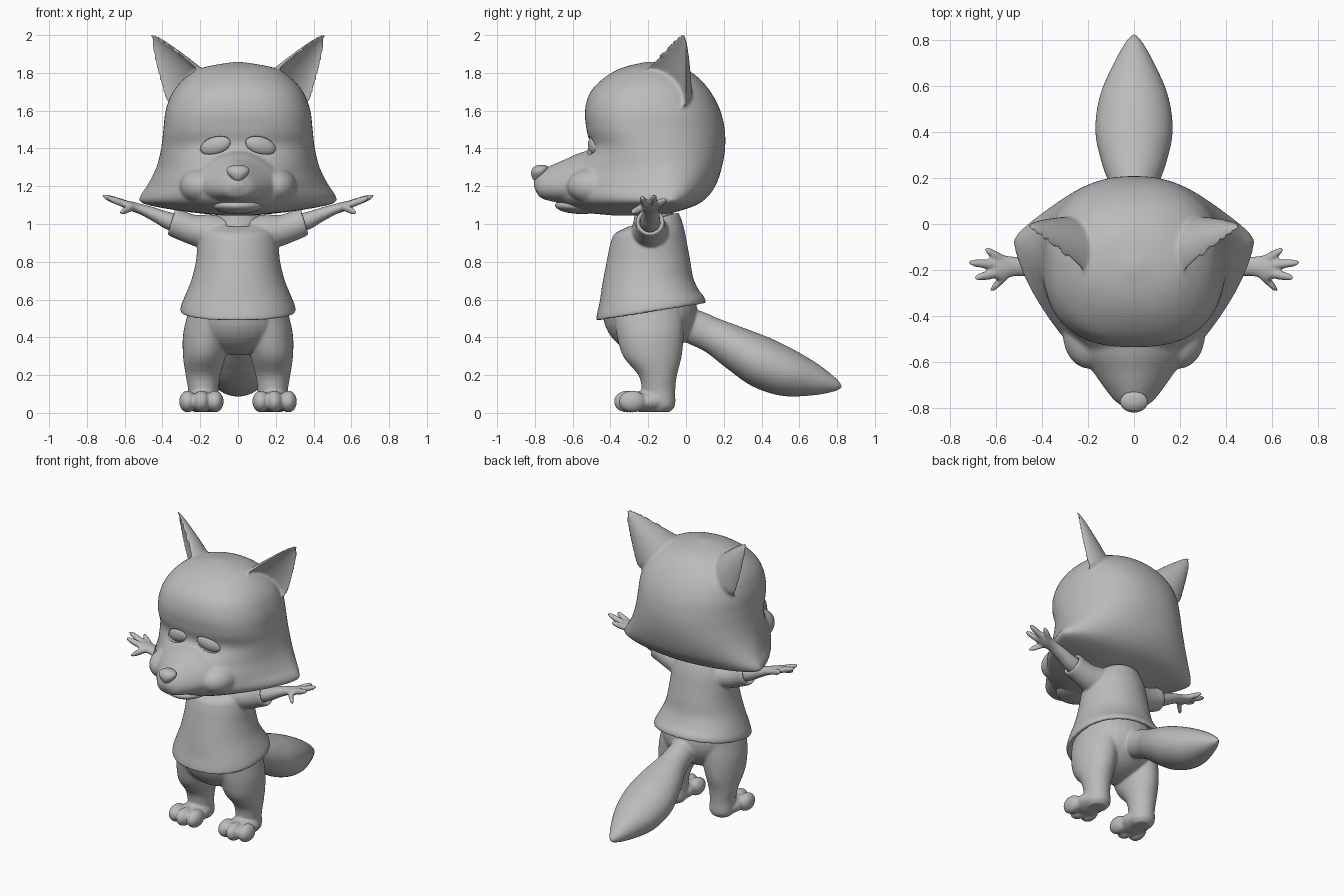
import bpy, bmesh, math
from mathutils import Vector, Matrix, Euler

cube = bpy.data.objects.get("Cube")
if cube:
    bpy.data.objects.remove(cube)

grey = bpy.data.materials.new("plain grey")
grey.use_nodes = True
grey.diffuse_color = (0.5, 0.5, 0.5, 1)
grey.node_tree.nodes["Principled BSDF"].inputs["Base Color"].default_value = (0.5, 0.5, 0.5, 1)


def spline(rows, steps=5):
    """Smoothly interpolated rows of numbers."""
    out = []
    for i in range(len(rows) - 1):
        p = [rows[max(0, min(len(rows) - 1, i + k))] for k in (-1, 0, 1, 2)]
        for s in range(steps):
            t = s / steps
            out.append([b + 0.5 * t * (c - a + t * (2*a - 5*b + 4*c - d + t * (3*(b - c) + d - a)))
                        for a, b, c, d in zip(*p)])
    return out + [list(rows[-1])]


def loft(bm, rings):
    """Closed skin through a list of point rings."""
    loops = [[bm.verts.new(p) for p in ring] for ring in rings]
    n = len(loops[0])
    for a, b in zip(loops, loops[1:]):
        for i in range(n):
            j = (i + 1) % n
            bm.faces.new((a[i], a[j], b[j], b[i]))
    bm.faces.new(loops[0][::-1])
    bm.faces.new(loops[-1])


def power(v, n):
    return math.copysign(abs(v) ** (2 / n), v)


def tube(bm, axis, rows, side=1, egg=0, count=64):
    """Rows: position on axis, two centres, two radii, then roundness and tilt."""
    rows = [tuple(r) + (2, 0)[len(r) - 5:] for r in rows]
    rings = []
    for a, c1, c2, r1, r2, n, tilt in spline(rows):
        ring = []
        for k in range(count):
            t = 2 * math.pi * k / count
            u = r1 * power(math.cos(t), n) * (1 - egg * math.sin(t))
            v = r2 * power(math.sin(t), n)
            h = a + tilt * v
            p = {"x": (h, c1 + u, c2 + v), "y": (c1 + u, h, c2 + v), "z": (c1 + u, c2 + v, h)}[axis]
            ring.append((p[0] * side, p[1], p[2]))
        rings.append(ring)
    loft(bm, rings)


def ball(bm, centre, radii, turn=(0, 0, 0)):
    m = Matrix.LocRotScale(Vector(centre), Euler(turn), Vector(radii))
    bmesh.ops.create_uvsphere(bm, u_segments=32, v_segments=20, radius=1, matrix=m)


def finish(name, bm, voxel=0, smooth=0):
    bmesh.ops.recalc_face_normals(bm, faces=bm.faces)
    mesh = bpy.data.meshes.new(name)
    bm.to_mesh(mesh)
    bm.free()
    mesh.materials.append(grey)
    for f in mesh.polygons:
        f.use_smooth = True
    ob = bpy.data.objects.new(name, mesh)
    bpy.context.collection.objects.link(ob)
    if voxel:
        m = ob.modifiers.new("blend", "REMESH")
        m.mode, m.voxel_size, m.use_smooth_shade = "VOXEL", voxel, True
        m = ob.modifiers.new("soften", "SMOOTH")
        m.factor, m.iterations = 0.5, smooth
    else:
        mesh.set_sharp_from_angle(angle=math.radians(50))
    return ob


# Head: height, half width, widest y, front y, back y, front and back roundness
bm = bmesh.new()
skull = [(1.045, .08, -.25, -.38, -.14, 2, 2), (1.062, .25, -.22, -.55, -.06, 1.8, 1.9),
         (1.09, .43, -.12, -.64, .03, 1.5, 1.8), (1.115, .515, -.08, -.685, .08, 1.45, 1.7),
         (1.15, .517, -.08, -.72, .12, 1.45, 1.8),
         (1.21, .477, -.09, -.725, .16, 1.5, 2), (1.3, .432, -.12, -.615, .19, 1.75, 2.2),
         (1.4, .407, -.15, -.515, .207, 2.2, 2.2), (1.5, .395, -.17, -.527, .205, 2.5, 2.2),
         (1.6, .383, -.17, -.535, .182, 2.5, 2.2), (1.7, .345, -.17, -.505, .13, 2.4, 2.2),
         (1.78, .272, -.18, -.425, .06, 2.2, 2.1), (1.83, .18, -.19, -.33, -.03, 2, 2),
         (1.858, .02, -.19, -.21, -.17, 2, 2)]
rings = []
for z, w, mid, front, back, nf, nb in spline(skull):
    ring = []
    for k in range(96):
        t = 2 * math.pi * k / 96
        n, depth = (nb, back - mid) if math.sin(t) > 0 else (nf, mid - front)
        ring.append((w * power(math.cos(t), n), mid + depth * power(math.sin(t), n), z))
    rings.append(ring)
loft(bm, rings)
# Muzzle
tube(bm, "y", [(-.38, 0, 1.25, .29, .17), (-.55, 0, 1.24, .23, .14), (-.64, 0, 1.225, .175, .117),
               (-.72, 0, 1.215, .12, .093), (-.775, 0, 1.21, .075, .067), (-.805, 0, 1.215, .02, .02)],
     egg=.25)
for s in (1, -1):
    # Puffy cheeks
    ball(bm, (s * .195, -.475, 1.2), (.115, .155, .1))
    # Cupped ears: crescent sections shrinking to a tip
    base, tip = Vector((.285, -.1, 1.725)), Vector((.468, -.012, 2.013))
    across = Vector((.17, .2, -.17)) / 2
    rear = across.cross(base - tip).normalized()
    rings = []
    for i in range(21):
        t = -.2 + 1.19 * i / 20
        size = min(1, (1 - t) ** .8) * (1 + min(t, 0))
        ring = []
        for k in range(48):
            a = 2 * math.pi * k / 48
            bulge = math.sin(a) * .15 if k <= 24 else -math.sin(a) * .07
            p = base.lerp(tip, t) + size * (across * 1.04 * math.cos(a) + rear * (bulge - .025))
            ring.append((p.x * s, p.y, p.z))
        rings.append(ring)
    loft(bm, rings)
head = finish("head", bm, .009, 9)

# Eyes set into sockets cut in the face
bpy.context.view_layer.update()
for s, side in ((1, "left"), (-1, "right")):
    hit, spot, _, _ = head.ray_cast(Vector((s * .12, -2, 1.415)), Vector((0, 1, 0)))
    y = spot.y if hit else -.5
    turn = (0, s * .28, s * .25)
    bm = bmesh.new()
    ball(bm, (s * .12, y, 1.415), (.085, .045, .046), turn)
    cutter = finish(side + "_socket_cutter", bm)
    cutter.hide_render = cutter.hide_viewport = True
    cut = head.modifiers.new(side + " socket", "BOOLEAN")
    cut.operation, cut.object = "DIFFERENCE", cutter
    bm = bmesh.new()
    ball(bm, (s * .12, y + .022, 1.415), (.088, .034, .05), turn)
    finish(side + "_eye", bm)

# Nose, wider at the top
bm = bmesh.new()
tube(bm, "z", [(1.22, 0, -.785, .008, .008), (1.24, 0, -.782, .032, .03), (1.27, 0, -.777, .057, .043),
               (1.295, 0, -.77, .057, .042), (1.31, 0, -.765, .03, .025), (1.313, 0, -.765, .005, .004)])
finish("nose", bm)

# Lower jaw
bm = bmesh.new()
ball(bm, (0, -.55, 1.098), (.135, .143, .045))
finish("lower_jaw", bm)

# Body: belly, neck, legs, feet, arms and tail in one skin
bm = bmesh.new()
ball(bm, (0, -.19, .53), (.265, .25, .225))
tube(bm, "z", [(.6, 0, -.19, .2, .18), (.8, 0, -.19, .18, .17), (.95, 0, -.18, .14, .12),
               (1.03, 0, -.17, .122, .105), (1.15, 0, -.17, .122, .1)])
for s in (1, -1):
    tube(bm, "z", [(.55, .14, -.2, .12, .19), (.42, .163, -.19, .127, .178), (.3, .178, -.178, .113, .155),
                   (.2, .185, -.15, .092, .102), (.12, .184, -.145, .08, .088),
                   (.04, .182, -.14, .08, .082), (.005, .182, -.14, .055, .055)], s)
    ball(bm, (s * .187, -.21, .06), (.097, .13, .057))
    for x, y in ((.122, -.295), (.193, -.31), (.266, -.285)):
        ball(bm, (s * x, y, .06), (.046, .072, .058))
    tube(bm, "x", [(.12, -.19, .95, .06, .06), (.35, -.19, 1.01, .054, .05), (.45, -.185, 1.052, .046, .038),
                   (.52, -.185, 1.08, .043, .028), (.58, -.19, 1.098, .055, .025),
                   (.62, -.195, 1.11, .04, .016)], s)
    for x, y, z in ((.65, -.11, 1.13), (.72, -.167, 1.15), (.695, -.235, 1.14), (.625, -.288, 1.06)):
        root = Vector((.555, -.19 + (y + .19) * .35, 1.09))
        end = Vector((x, y, z))
        rows = [(*root.lerp(end, t), r, r) for t, r in ((0, .02), (.5, .021), (.85, .016), (1, .005))]
        tube(bm, "x", rows, s, count=16)
tube(bm, "y", [(-.1, 0, .5, .09, .08), (.04, 0, .455, .085, .085, 2, .4), (.14, 0, .41, .095, .088, 2, .4),
               (.26, 0, .343, .138, .108, 2, .4), (.4, 0, .268, .168, .126, 2, .4),
               (.55, 0, .206, .15, .115, 2, .4), (.69, 0, .169, .092, .077, 2, .35),
               (.79, 0, .147, .037, .034, 2, .2), (.825, 0, .14, .006, .006)])
finish("body", bm, .008, 5)

# Shirt with flared hem, round collar and short sleeves
bm = bmesh.new()
tube(bm, "z", [(.6, 0, -.185, .24, .23, 2.2, .16), (.545, 0, -.185, .275, .262, 2.2, .16),
               (.535, 0, -.185, .302, .288, 2.2, .16), (.565, 0, -.187, .302, .285, 2.2, .16),
               (.62, 0, -.195, .28, .262, 2.2, .12), (.7, 0, -.203, .248, .24, 2.1, .08),
               (.8, 0, -.2, .223, .222, 2.1, .04), (.9, 0, -.197, .213, .202, 2, 0),
               (.965, 0, -.193, .197, .182, 2, .08), (1.022, 0, -.175, .15, .135, 2, .28),
               (1.015, 0, -.172, .127, .115, 2, .28), (.97, 0, -.17, .1, .09, 2, .2)])
for s in (1, -1):
    tube(bm, "x", [(.06, -.19, .95, .1, .09), (.15, -.19, .955, .1, .095), (.22, -.19, .963, .087, .084),
                   (.29, -.19, .988, .078, .076, 2, -.2), (.35, -.19, 1.012, .074, .07, 2, -.3),
                   (.346, -.19, 1.01, .056, .052, 2, -.3), (.31, -.19, .995, .05, .045, 2, -.3)], s)
finish("shirt", bm, .008, 4)
